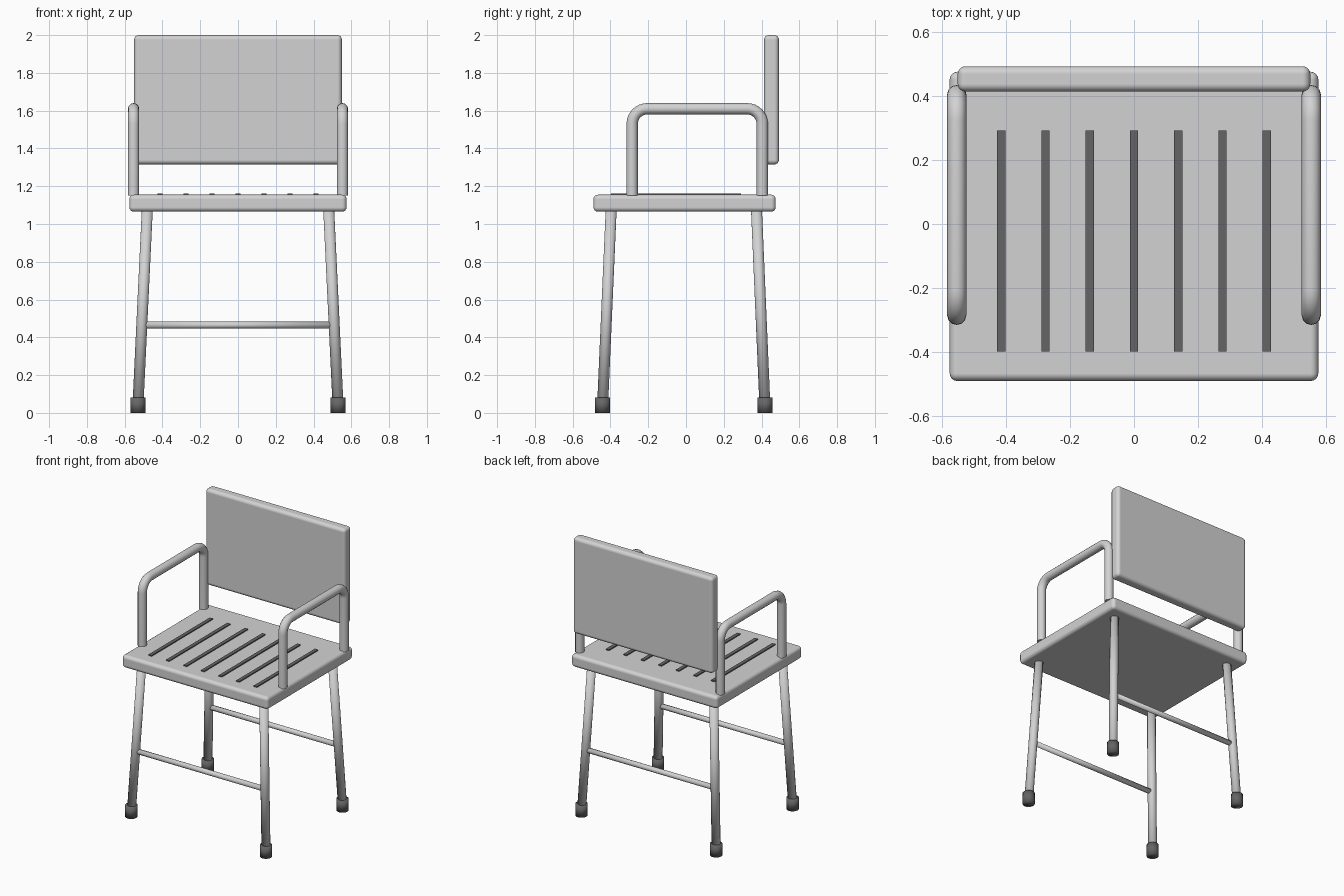
import bpy
import math
from mathutils import Vector

if "Cube" in bpy.data.objects:
    bpy.data.objects.remove(bpy.data.objects["Cube"], do_unlink=True)


def make_material(name, level):
    mat = bpy.data.materials.new(name)
    mat.use_nodes = True
    color = (level, level, level, 1)
    mat.diffuse_color = color
    mat.node_tree.nodes["Principled BSDF"].inputs["Base Color"].default_value = color
    return mat


LIGHT = make_material("light grey metal", 0.65)
DARK = make_material("dark grey rubber", 0.13)


def box(name, low, high, mat, bevel=0):
    """Box between two corners, with optional rounded edges."""
    low, high = Vector(low), Vector(high)
    bpy.ops.mesh.primitive_cube_add(size=1, location=(low + high) / 2)
    obj = bpy.context.object
    obj.name = name
    obj.scale = high - low
    bpy.ops.object.transform_apply(location=False, rotation=False, scale=True)
    obj.data.materials.append(mat)
    if bevel:
        bpy.ops.object.shade_smooth()
        mod = obj.modifiers.new("rounded_edges", "BEVEL")
        mod.width = bevel
        mod.segments = 4
        mod.harden_normals = True
    return obj


def rod(name, start, end, radius, mat):
    """Round bar from one point to another."""
    start, end = Vector(start), Vector(end)
    axis = end - start
    bpy.ops.mesh.primitive_cylinder_add(
        vertices=24, radius=radius, depth=axis.length, location=(start + end) / 2,
        rotation=axis.to_track_quat("Z", "Y").to_euler())
    obj = bpy.context.object
    obj.name = name
    obj.data.materials.append(mat)
    bpy.ops.object.shade_smooth()
    return obj


def armrest(name, x, front, back, bottom, top, bend, radius):
    """Bent tube: up, over with rounded corners, and down again."""
    path = [(x, front, bottom)]
    for center, first in ((front + bend, math.pi), (back - bend, math.pi / 2)):
        for i in range(9):
            a = first - i * math.pi / 16
            path.append((x, center + bend * math.cos(a), top - bend + bend * math.sin(a)))
    path.append((x, back, bottom))
    curve = bpy.data.curves.new(name, "CURVE")
    curve.dimensions = "3D"
    curve.bevel_depth = radius
    curve.bevel_resolution = 4
    curve.use_fill_caps = True
    spline = curve.splines.new("POLY")
    spline.points.add(len(path) - 1)
    for point, co in zip(spline.points, path):
        point.co = (*co, 1)
    spline.use_smooth = True
    curve.materials.append(LIGHT)
    obj = bpy.data.objects.new(name, curve)
    bpy.context.collection.objects.link(obj)
    return obj


# Seat and backrest
box("seat", (-0.575, -0.49, 1.065), (0.575, 0.475, 1.155), LIGHT, 0.024)
box("backrest", (-0.55, 0.413, 1.315), (0.55, 0.492, 2.0), LIGHT, 0.024)

# Dark strips along the seat
for i in range(7):
    x = (i - 3) * 0.138
    box(f"seat_strip_{i + 1}", (x - 0.013, -0.397, 1.153),
        (x + 0.013, 0.292, 1.162), DARK)

# Splayed legs with rubber feet, and a rail across each pair
for end, foot_y, top_y in (("front", -0.442, -0.396), ("back", 0.418, 0.373)):
    for side, s in (("left", 1), ("right", -1)):
        foot = Vector((s * 0.53, foot_y, 0.03))
        rod(f"{end}_{side}_leg", foot, (s * 0.48, top_y, 1.08), 0.029, LIGHT)
        rod(f"{end}_{side}_foot", (foot.x, foot_y, 0), (foot.x, foot_y, 0.082), 0.04, DARK)
    rail_y = foot_y + (top_y - foot_y) * 0.415
    rod(f"{end}_rail", (-0.51, rail_y, 0.465), (0.51, rail_y, 0.465), 0.018, LIGHT)

# Armrests
for side, s in (("left", 1), ("right", -1)):
    armrest(f"{side}_armrest", s * 0.553, -0.285, 0.404, 1.15, 1.61, 0.08, 0.03)
